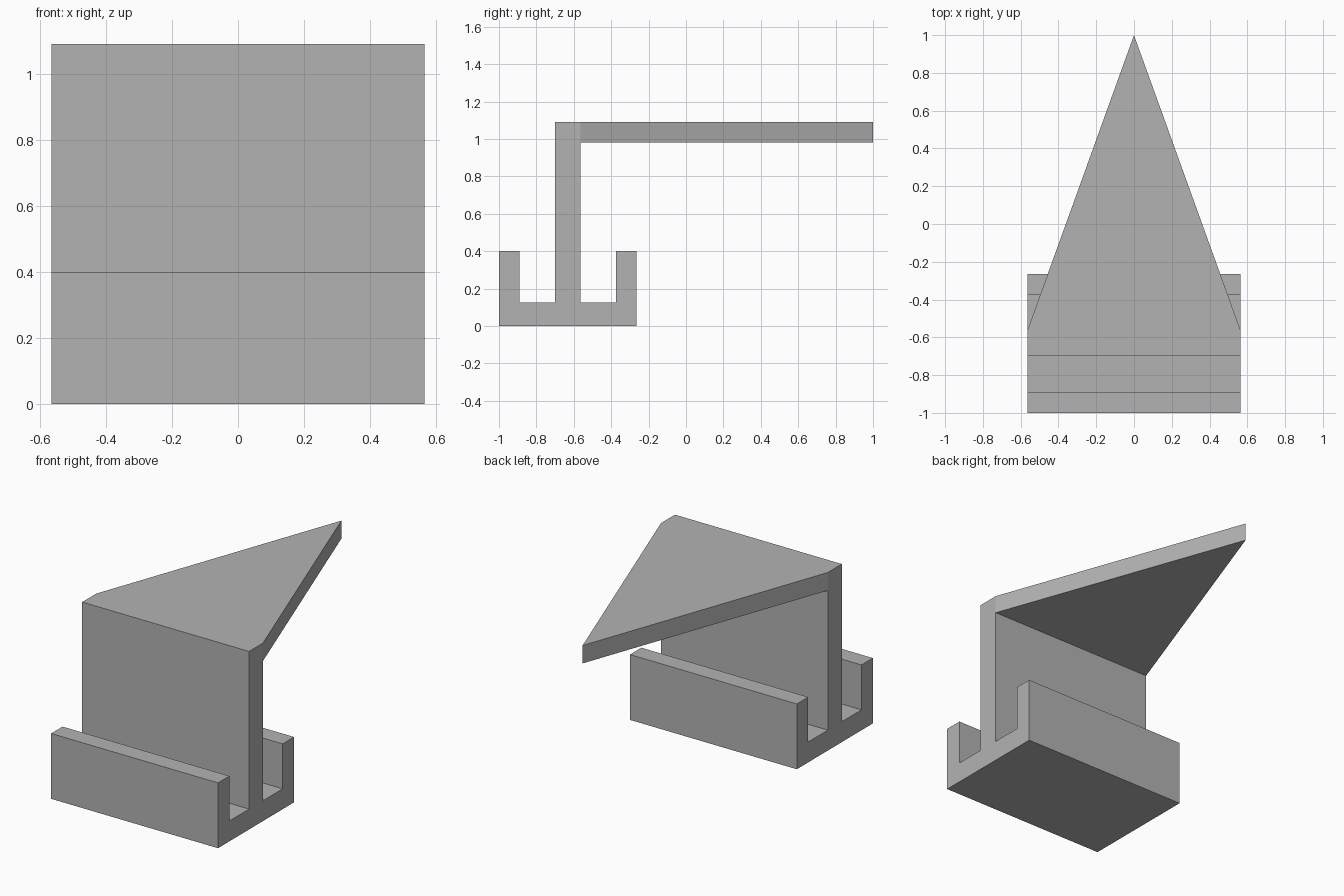
import bpy
import bmesh
from mathutils import Vector

old = bpy.data.objects.get("Cube")
if old:
    bpy.data.objects.remove(old, do_unlink=True)

HALF = 0.565                     # half width
FLOOR, LIP = 0.125, 0.40         # base thickness, lip height
UNDER, TOP = 0.98, 1.09          # underside and top of the pointed plate
FRONT, BACK, TIP = -1.0, -0.265, 1.0
WALL_F, WALL_B = -0.70, -0.565
THICK = 0.11                     # lip thickness

grey = bpy.data.materials.new("plain grey")
grey.use_nodes = True
colour = (0.45, 0.45, 0.45, 1)
grey.diffuse_color = colour
grey.node_tree.nodes["Principled BSDF"].inputs["Base Color"].default_value = colour

# Side profile of the double channel with its tall middle wall
profile = [
    (FRONT, 0), (BACK, 0), (BACK, LIP), (BACK - THICK, LIP),
    (BACK - THICK, FLOOR), (WALL_B, FLOOR), (WALL_B, UNDER), (WALL_B, TOP),
    (WALL_F, TOP), (WALL_F, FLOOR), (FRONT + THICK, FLOOR),
    (FRONT + THICK, LIP), (FRONT, LIP),
]

bm = bmesh.new()
side = bm.faces.new([bm.verts.new((-HALF, y, z)) for y, z in profile])
ext = bmesh.ops.extrude_face_region(bm, geom=[side], use_keep_orig=True)
moved = [v for v in ext["geom"] if isinstance(v, bmesh.types.BMVert)]
bmesh.ops.translate(bm, verts=moved, vec=Vector((2 * HALF, 0, 0)))

# Pointed plate: pull the top strip of the wall's back out to a single edge
strip = next(f for f in bm.faces if len(f.verts) == 4 and all(
    abs(v.co.y - WALL_B) < 1e-4 and v.co.z > UNDER - 1e-4 for v in f.verts))
end = bmesh.ops.extrude_discrete_faces(bm, faces=[strip])["faces"][0]
for v in end.verts:
    v.co.x, v.co.y = 0, TIP
bmesh.ops.remove_doubles(bm, verts=bm.verts[:], dist=1e-4)
bmesh.ops.recalc_face_normals(bm, faces=bm.faces[:])

mesh = bpy.data.meshes.new("channel_with_pointed_plate")
bm.to_mesh(mesh)
bm.free()
mesh.materials.append(grey)
holder = bpy.data.objects.new("channel_with_pointed_plate", mesh)
bpy.context.collection.objects.link(holder)
